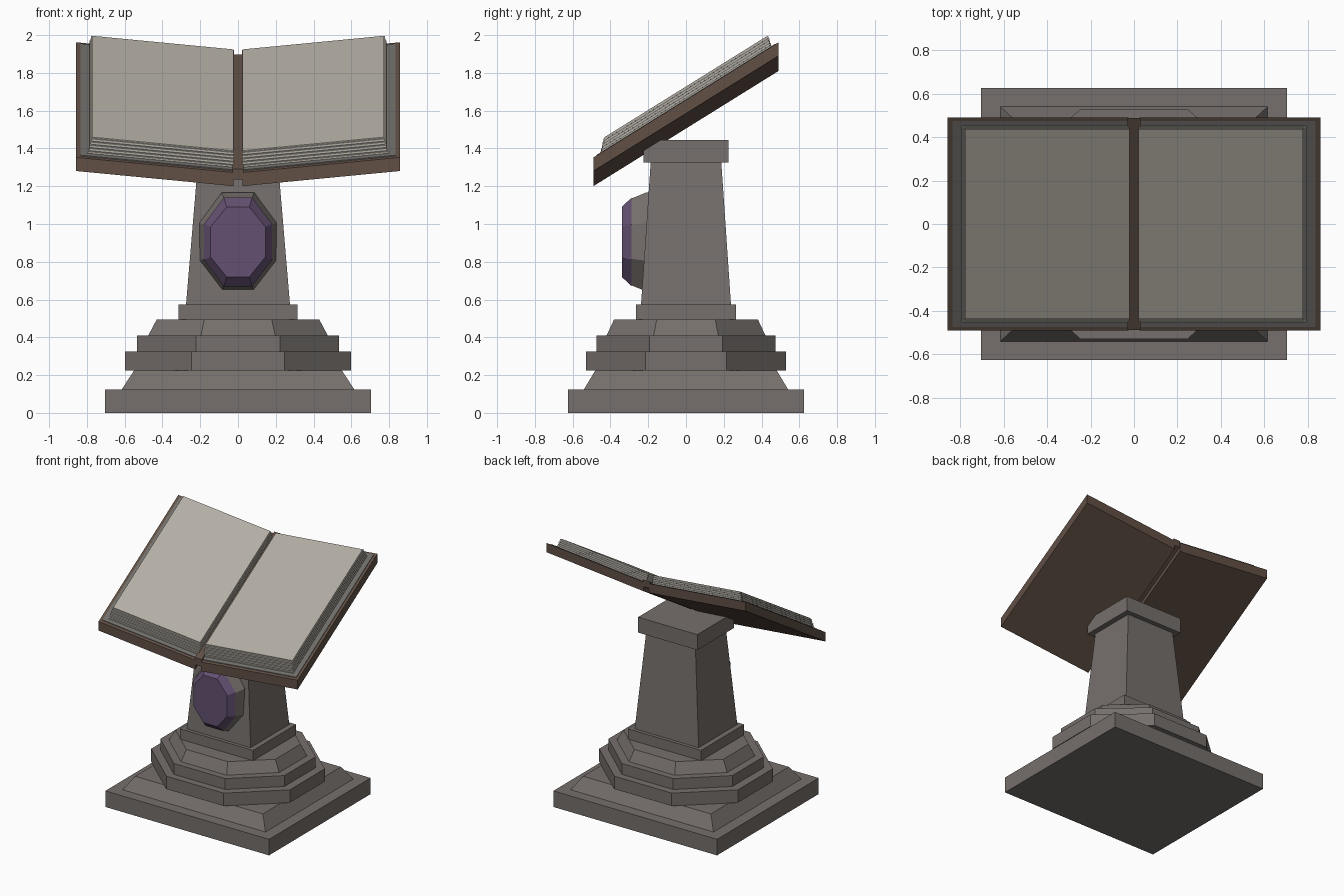
import bpy
from mathutils import Matrix, Vector

cube = bpy.data.objects.get("Cube")
if cube:
    bpy.data.objects.remove(cube, do_unlink=True)


def material(name, rgb):
    m = bpy.data.materials.new(name)
    m.use_nodes = True
    m.diffuse_color = (*rgb, 1)
    m.node_tree.nodes["Principled BSDF"].inputs["Base Color"].default_value = (*rgb, 1)
    return m


stone = material("stone", (0.18, 0.16, 0.15))
leather = material("brown leather", (0.12, 0.08, 0.06))
paper = material("paper", (0.45, 0.42, 0.37))
endpaper = material("grey endpaper", (0.16, 0.155, 0.145))
crystal = material("purple crystal", (0.125, 0.08, 0.165))


def loft(name, rings, mat):
    """Closed solid through rings of matching points, ordered anticlockwise."""
    n = len(rings[0])
    verts = [p for ring in rings for p in ring]
    faces = [list(range(n))[::-1], list(range(len(verts) - n, len(verts)))]
    for r in range(len(rings) - 1):
        for i in range(n):
            a, b = r * n + i, r * n + (i + 1) % n
            faces.append([a, b, b + n, a + n])
    mesh = bpy.data.meshes.new(name)
    mesh.from_pydata(verts, [], faces)
    mesh.materials.append(mat)
    obj = bpy.data.objects.new(name, mesh)
    bpy.context.collection.objects.link(obj)
    return obj


def rect(hx, hy, z):
    return [Vector((sx * hx, sy * hy, z))
            for sx, sy in ((-1, -1), (1, -1), (1, 1), (-1, 1))]


def octagon(hx, hy, fx, fy, z):
    """Chamfered rectangle; fx and fy are half lengths of the straight sides."""
    return [Vector(p + (z,)) for p in (
        (-fx, -hy), (fx, -hy), (hx, -fy), (hx, fy),
        (fx, hy), (-fx, hy), (-hx, fy), (-hx, -fy))]


# Stepped plinth
loft("base_slab", [rect(0.705, 0.625, 0), rect(0.705, 0.625, 0.125)], stone)
loft("base_slope", [rect(0.615, 0.54, 0.125), rect(0.55, 0.48, 0.225)], stone)
for name, low, high, z0, z1 in (
        ("lower_octagon_step", 0.597, 0.597, 0.225, 0.325),
        ("middle_octagon_step", 0.534, 0.534, 0.325, 0.41),
        ("upper_octagon_step", 0.475, 0.43, 0.41, 0.495)):
    loft(name, [octagon(h, h * 0.885, h * 0.414, h * 0.36, z)
                for h, z in ((low, z0), (high, z1))], stone)

# Column with foot and cap
loft("column_foot", [rect(0.315, 0.265, 0.495), rect(0.315, 0.265, 0.575)], stone)
loft("column", [rect(0.275, 0.238, 0.575), rect(0.212, 0.187, 1.325)], stone)
loft("column_cap", [rect(0.255, 0.225, 1.325), rect(0.255, 0.225, 1.445)], stone)

# Gem and setting, built flat and stood up against the front of the column
stand = Matrix.Translation((0, 0, 0.905)) @ Matrix.Rotation(1.5708, 4, "X")
setting = loft("gem_setting", [octagon(0.205, 0.265, 0.085, 0.1, 0.17),
                               octagon(0.205, 0.262, 0.085, 0.1, 0.21),
                               octagon(0.18, 0.23, 0.075, 0.09, 0.288)], stone)
gem = loft("gem", [octagon(0.18, 0.235, 0.075, 0.095, 0.288),
                   octagon(0.145, 0.185, 0.06, 0.08, 0.34)], crystal)
for obj in (setting, gem):
    obj.data.transform(stand)

# Open book: every part follows the sloping rest
SLOPE = 0.622
RISE = 0.096


def book_slab(name, x0, x1, hy, low, high, mat, side=1):
    """Sloped slab rising away from the spine on the given side."""
    xs = sorted((side * x0, side * x1))

    def ring(h):
        return [Vector((x, y, h + SLOPE * y + RISE * abs(x)))
                for x, y in ((xs[0], -hy), (xs[1], -hy), (xs[1], hy), (xs[0], hy))]
    return loft(name, [ring(low), ring(high)], mat)


for label, side in (("left", 1), ("right", -1)):
    book_slab(label + "_cover", 0.025, 0.857, 0.49, 1.503, 1.575, leather, side)
    book_slab(label + "_endpaper", 0.025, 0.835, 0.475, 1.57, 1.58, endpaper, side)
    # Stacked leaves, each a little smaller than the one below
    leaves = 5
    step = 0.074 / leaves
    for i in range(leaves):
        z = 1.58 + i * step
        inset = 0.004 * i
        book_slab(f"{label}_leaves_{i + 1}", 0.02, 0.793 - inset, 0.453 - inset,
                  z, z + step * 0.6, paper, side)
        book_slab(f"{label}_leaf_gap_{i + 1}", 0.024, 0.787 - inset, 0.447 - inset,
                  z + step * 0.6, z + step, endpaper if i < leaves - 1 else paper, side)

# Spine strip between the covers
spine = loft("spine", [[p + Vector((0, 0, SLOPE * p.y)) for p in rect(0.03, 0.488, z)]
                       for z in (1.54, 1.595)], leather)
